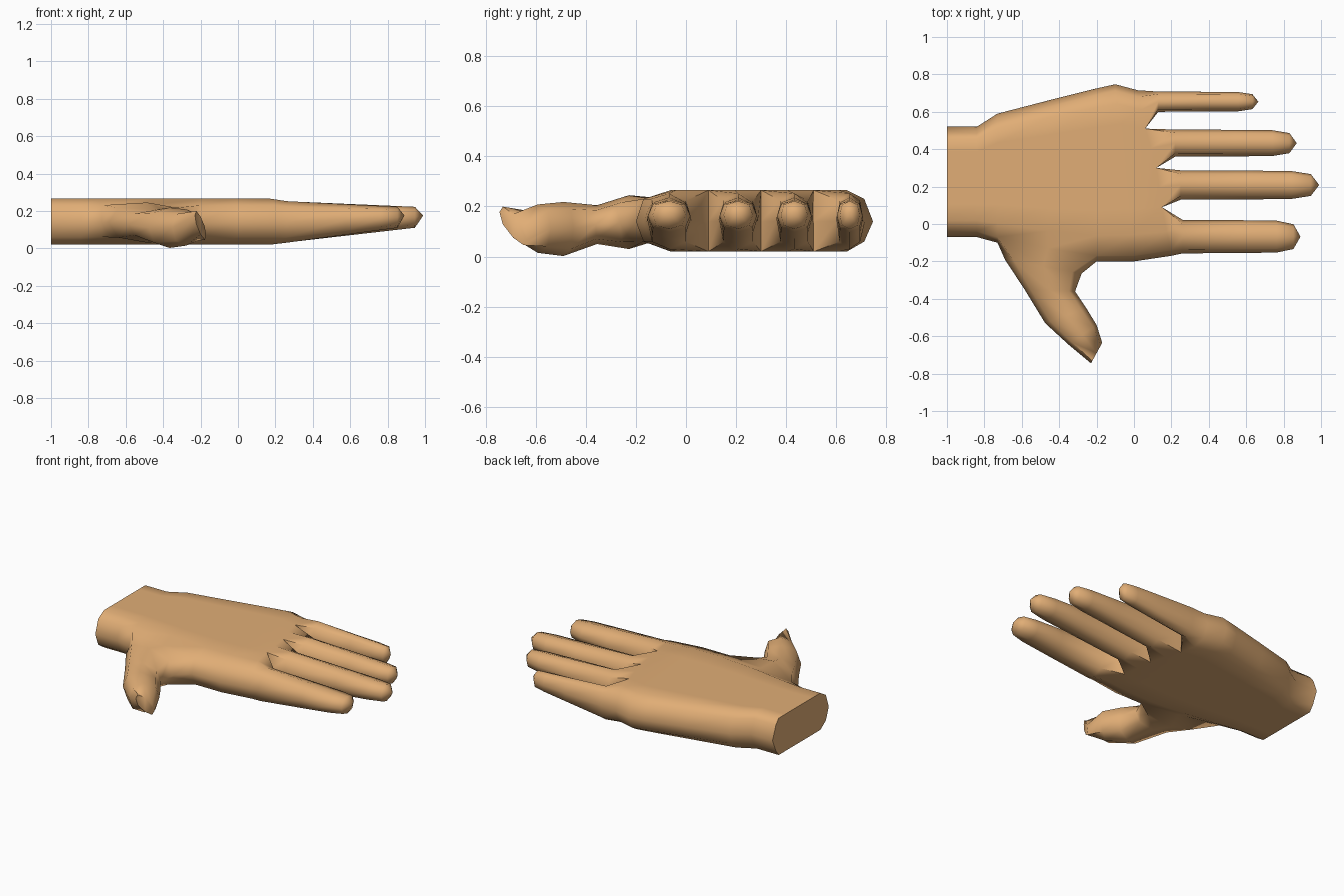
import bpy, bmesh, math
from mathutils import Vector

if "Cube" in bpy.data.objects:
    bpy.data.objects.remove(bpy.data.objects["Cube"])

bm = bmesh.new()

def add_ring(points):
    return [bm.verts.new(p) for p in points]

def skin(r1, r2, skip=()):
    n = len(r1)
    for i in range(n):
        if i not in skip:
            bm.faces.new((r1[i], r1[(i + 1) % n], r2[(i + 1) % n], r2[i]))

def ring8(a, b, lo, hi, tilt=0.0):
    """Rounded eight-sided section spanning from a to b in plan."""
    a, b = Vector(a), Vector(b)
    drop = (hi - lo) * 0.13
    mid = (lo + hi) / 2
    spec = [(.12, hi - drop), (.5, hi), (.88, hi - drop), (1, mid),
            (.88, lo + drop), (.5, lo), (.12, lo + drop), (0, mid)]
    return [(*a.lerp(b, t), z + tilt * (t - .5)) for t, z in spec]

# Palm: sections from wrist to knuckles, nine columns across top and bottom
LO, HI, MID = 0.02, 0.265, 0.14
COLS = [0, .15, .295, .41, .534, .65, .773, .89, 1]

def palm_ring(path):
    n = len(path) - 1
    pts = []
    for t in COLS:
        if n == 1:
            pts.append(path[0].lerp(path[1], t))
    if n > 1:
        for i in range(n):
            pts += [path[i], path[i].lerp(path[i + 1], .5)]
        pts.append(path[-1])
    pts = [p.copy() for p in pts]
    ends = pts[0].copy(), pts[-1].copy()
    pts[0].y += .03
    pts[-1].y -= .035
    edge = (0, 8)
    top = [(*p, HI - (.035 if i in edge else 0)) for i, p in enumerate(pts)]
    bot = [(*p, LO + (.04 if i in edge else 0)) for i, p in enumerate(pts)]
    return top + [(*ends[1], MID)] + bot[::-1] + [(*ends[0], MID)]

sections = [((-1, -.07), (-1, .52)), ((-.84, -.07), (-.84, .52)),
            ((-.73, -.10), (-.73, .59)), ((-.46, -.16), (-.46, .66)),
            ((-.20, -.20), (-.20, .725)), ((0, -.20), (-.10, .747)),
            ((.2, -.17), (.15, .09), (.12, .30), (.06, .51), (.02, .715))]
coords = [palm_ring([Vector(p) for p in s]) for s in sections]
rings = [add_ring(c) for c in coords]
for i in range(len(rings) - 1):
    # the opening on the side receives the thumb
    skin(rings[i], rings[i + 1], (18, 19) if i in (2, 3) else ())
bm.faces.new(rings[0])

# Fingers: first ring shares the knuckle edge of the palm
end = rings[-1]
web = [end[19]] + [bm.verts.new((end[2 * i].co.x, end[2 * i].co.y, MID))
                   for i in (1, 2, 3)] + [end[9]]
fingers = [(.26, .89, -.157, .022), (.25, .99, .13, .287),
           (.22, .87, .36, .505), (.13, .665, .60, .708)]
for k, (x0, x1, y0, y1) in enumerate(fingers):
    c = 2 * k
    prev = [end[c], end[c + 1], end[c + 2], web[k + 1],
            end[16 - c], end[17 - c], end[18 - c], web[k]]
    cy, half = (y0 + y1) / 2, (y1 - y0) / 2
    for f, s in ((0, 1), (.5, .98), (.8, .95), (.94, .74)):
        x = x0 + (x1 - x0) * f
        lo, hi = .03 + .085 * f, .252 - .032 * f
        r = add_ring(ring8((x, cy - half * s), (x, cy + half * s), lo, hi))
        skin(prev, r)
        prev = r
    tip = bm.verts.new((x1, cy, .175))
    for i in range(8):
        bm.faces.new((prev[i], prev[(i + 1) % 8], tip))

# Thumb: grows out of the opening in the palm side
a, m, b = rings[2], rings[3], rings[4]
prev = [a[0], m[0], b[0], b[19], b[18], m[18], a[18], a[19]]
for spec in (((-.69, -.19), (-.28, -.265), .03, .245, 0),
             ((-.585, -.35), (-.315, -.36), .05, .205, 0),
             ((-.475, -.53), (-.255, -.45), .002, .218, 0),
             ((-.35, -.645), (-.2, -.54), .015, .208, 0),
             ((-.23, -.745), (-.17, -.635), .075, .17, -.11)):
    r = add_ring(ring8(*spec))
    skin(prev, r)
    prev = r
bm.faces.new(prev)

bmesh.ops.recalc_face_normals(bm, faces=bm.faces)
mesh = bpy.data.meshes.new("hand")
bm.to_mesh(mesh)
bm.free()
hand = bpy.data.objects.new("hand", mesh)
bpy.context.collection.objects.link(hand)

skin_mat = bpy.data.materials.new("tan_skin")
skin_mat.diffuse_color = (.75, .42, .18, 1)
skin_mat.use_nodes = True
skin_mat.node_tree.nodes["Principled BSDF"].inputs["Base Color"].default_value = skin_mat.diffuse_color
mesh.materials.append(skin_mat)

bpy.context.view_layer.objects.active = hand
hand.select_set(True)
bpy.ops.object.shade_smooth_by_angle(angle=math.radians(60))
